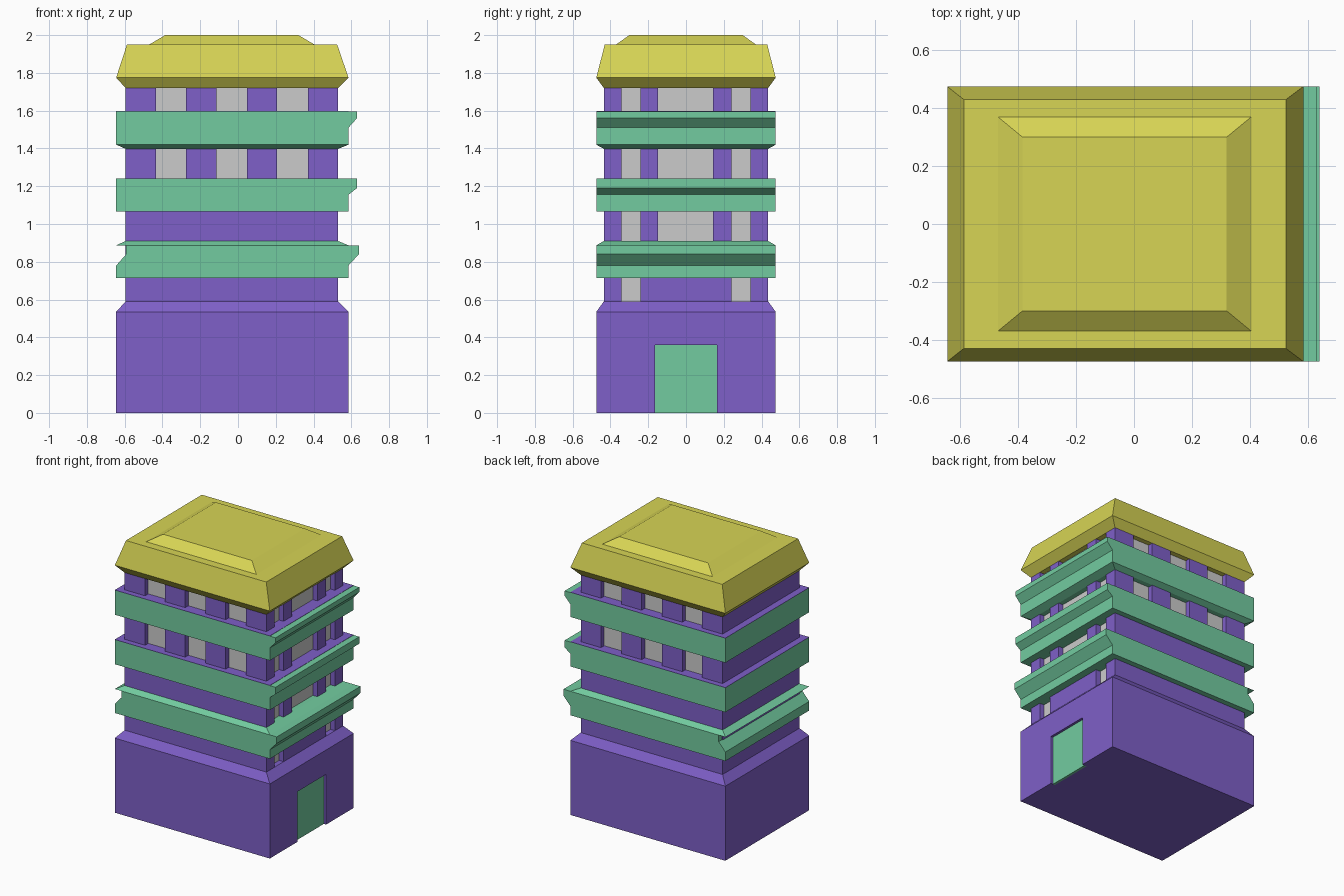
import bpy, bmesh

if "Cube" in bpy.data.objects:
    bpy.data.objects.remove(bpy.data.objects["Cube"])


def material(name, rgb):
    m = bpy.data.materials.new(name)
    m.diffuse_color = (*rgb, 1)
    m.use_nodes = True
    m.node_tree.nodes["Principled BSDF"].inputs["Base Color"].default_value = m.diffuse_color
    return m


PURPLE = material("purple", (0.21, 0.115, 0.58))
GREEN = material("green", (0.17, 0.60, 0.35))
YELLOW = material("yellow", (0.68, 0.66, 0.09))

# Plan rectangles: x min, x max, half depth
OUTER = (-0.645, 0.585, 0.475)
INNER = (-0.595, 0.53, 0.435)


def finish(name, bm, mat=None):
    bmesh.ops.recalc_face_normals(bm, faces=bm.faces)
    me = bpy.data.meshes.new(name)
    bm.to_mesh(me)
    bm.free()
    ob = bpy.data.objects.new(name, me)
    bpy.context.collection.objects.link(ob)
    if mat:
        me.materials.append(mat)
    return ob


def loft(name, levels, mat):
    """Stack of rectangles (rect, z) joined into a closed solid."""
    bm = bmesh.new()
    rings = []
    for (x0, x1, y), z in levels:
        rings.append([bm.verts.new(p) for p in
                      ((x0, -y, z), (x1, -y, z), (x1, y, z), (x0, y, z))])
    bm.faces.new(rings[0])
    bm.faces.new(rings[-1])
    for a, b in zip(rings, rings[1:]):
        for i in range(4):
            j = (i + 1) % 4
            bm.faces.new((a[i], a[j], b[j], b[i]))
    return finish(name, bm, mat)


def extrude_y(name, profile, y, mat):
    """XZ profile swept from -y to +y."""
    bm = bmesh.new()
    face = bm.faces.new([bm.verts.new((x, -y, z)) for x, z in profile])
    ext = bmesh.ops.extrude_face_region(bm, geom=[face])
    verts = [v for v in ext["geom"] if isinstance(v, bmesh.types.BMVert)]
    bmesh.ops.translate(bm, verts=verts, vec=(0, 2 * y, 0))
    return finish(name, bm, mat)


def boxes(name, items, mat=None):
    """One mesh made of several boxes (x0, x1, y0, y1, z0, z1)."""
    bm = bmesh.new()
    for x0, x1, y0, y1, z0, z1 in items:
        vs = bmesh.ops.create_cube(bm, size=1)["verts"]
        bmesh.ops.scale(bm, verts=vs, vec=(x1 - x0, y1 - y0, z1 - z0))
        bmesh.ops.translate(bm, verts=vs, vec=((x0 + x1) / 2, (y0 + y1) / 2, (z0 + z1) / 2))
    return finish(name, bm, mat)


def cut(target, cutter):
    mod = target.modifiers.new("recess", "BOOLEAN")
    mod.operation = "DIFFERENCE"
    mod.solver = "EXACT"
    mod.object = cutter
    bpy.context.view_layer.objects.active = target
    bpy.ops.object.modifier_apply(modifier=mod.name)
    bpy.data.objects.remove(cutter, do_unlink=True)


# Ground floor with sloped shoulder, and the tower shaft
base = loft("ground_floor", [(OUTER, 0), (OUTER, 0.535), (INNER, 0.59)], PURPLE)
shaft = loft("tower_shaft", [(INNER, 0.59), (INNER, 1.725)], PURPLE)

# Door recess and door
cut(base, boxes("door_cutter", [(0.565, 0.7, -0.163, 0.163, -0.05, 0.36)]))
boxes("door", [(0.55, 0.567, -0.163, 0.163, 0, 0.36)], GREEN)

# Window recesses: front and back on upper floors, right side on every floor
DEPTH, PANE = 0.04, 0.004
front_x = [(-0.433, -0.275), (-0.115, 0.047), (0.207, 0.37)]
side_y = [(-0.342, -0.24), (0.24, 0.342)]
middle_y = [(-0.147, 0.143)]
floors = [(0.59, 0.73), (0.9, 1.08), (1.225, 1.41), (1.58, 1.722)]
holes, panes = [], []
for n, (z0, z1) in enumerate(floors):
    x1, y1 = INNER[1], INNER[2]
    for a, b in side_y + (middle_y if n else []):
        holes.append((x1 - DEPTH, x1 + 0.1, a, b, z0, z1))
        panes.append((x1 - DEPTH - PANE, x1 - DEPTH + PANE, a, b, z0, z1))
    if n >= 2:
        for a, b in front_x:
            for s in (-1, 1):
                ys = sorted((s * (y1 - DEPTH), s * (y1 + 0.1)))
                holes.append((a, b, *ys, z0, z1))
                c = s * (y1 - DEPTH)
                panes.append((a, b, c - PANE, c + PANE, z0, z1))
cut(shaft, boxes("window_cutter", holes))
boxes("window_panes", panes)

# Lowest band: upper half sheared toward +x, with a sloped cap
L, R, Y = OUTER
extrude_y("lower_band", [(L, 0.715), (R, 0.715), (R, 0.78), (0.64, 0.84), (0.64, 0.887),
                         (-0.592, 0.887), (-0.592, 0.84), (L, 0.78)], Y, GREEN)
loft("lower_band_cap", [(OUTER, 0.887), (INNER, 0.91)], GREEN)

# Upper bands with a lip on the right side and a purple ledge on top
for name, bottom, lip0, lip1, top in (("middle_band", 1.065, 1.155, 1.19, 1.24),
                                      ("upper_band", 1.42, 1.51, 1.56, 1.595)):
    extrude_y(name, [(L, bottom), (R, bottom), (R, lip0), (0.63, lip1), (0.63, top), (L, top)],
              Y, GREEN)
    loft(name + "_ledge", [(OUTER, top), (OUTER, top + 0.002)], PURPLE)
loft("upper_band_soffit", [(INNER, 1.398), (OUTER, 1.42)], GREEN)

# Roof with flared eaves and raised centre panel
loft("roof", [(INNER, 1.72), (OUTER, 1.775), ((-0.588, 0.525, 0.43), 1.95)], YELLOW)
loft("roof_panel", [((-0.47, 0.405, 0.37), 1.95), ((-0.385, 0.32, 0.3), 2.0)], YELLOW)
